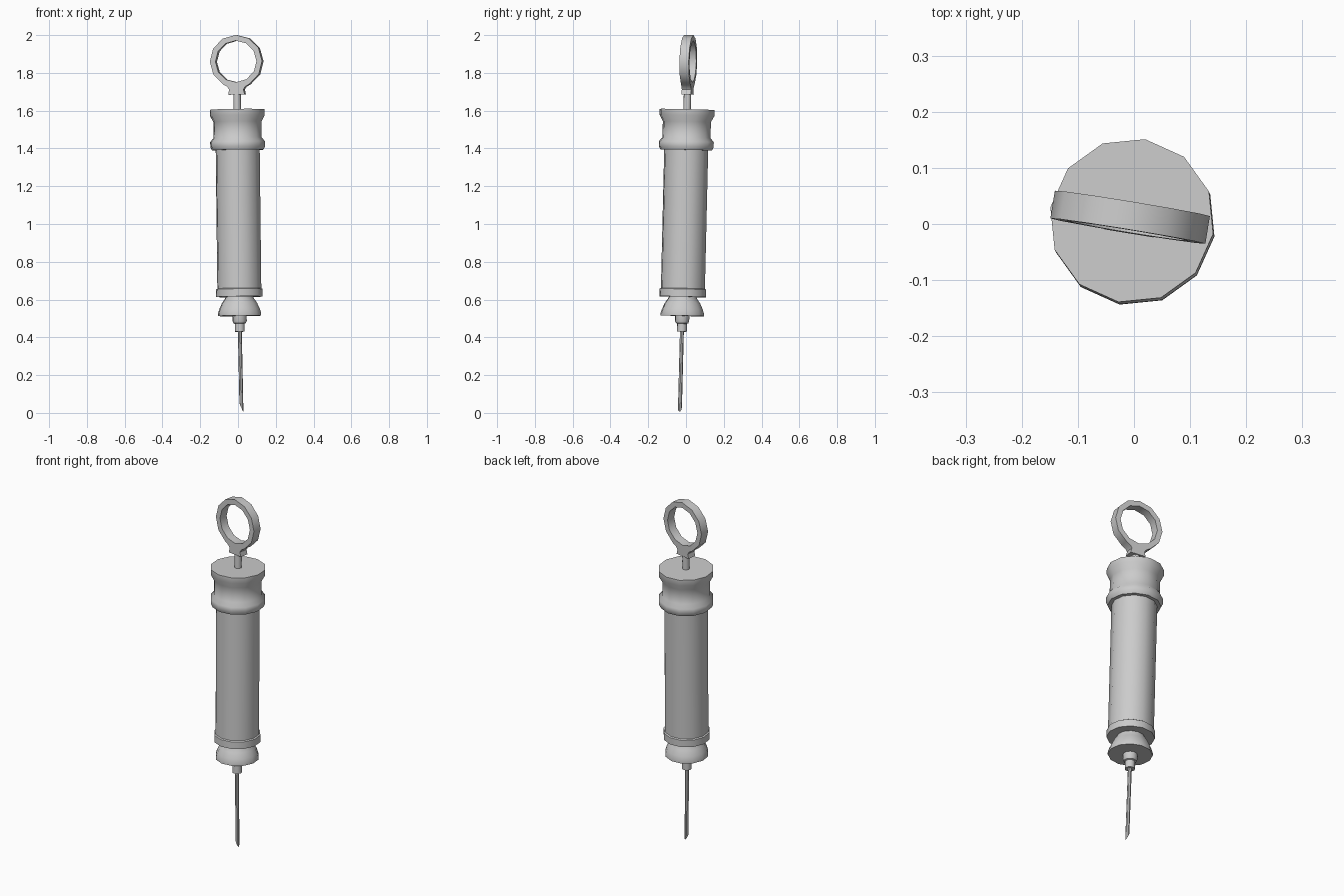
import bpy, bmesh, math
from mathutils import Matrix, Vector

if "Cube" in bpy.data.objects:
    bpy.data.objects.remove(bpy.data.objects["Cube"])

# The whole model leans slightly and is turned a little about its long axis
LEAN = Vector((0, 0, 1)).rotation_difference(Vector((-0.0115, 0.0237, 1))).to_matrix().to_4x4()
PLACE = Matrix.Translation((0.0145, -0.032, 0)) @ LEAN @ Matrix.Rotation(math.radians(-9.3), 4, 'Z')


def finish(name, bm, angle=40):
    bmesh.ops.recalc_face_normals(bm, faces=bm.faces[:])
    mesh = bpy.data.meshes.new(name)
    bm.to_mesh(mesh)
    bm.free()
    mesh.transform(PLACE)
    obj = bpy.data.objects.new(name, mesh)
    bpy.context.collection.objects.link(obj)
    bpy.ops.object.select_all(action='DESELECT')
    obj.select_set(True)
    bpy.context.view_layer.objects.active = obj
    bpy.ops.object.shade_smooth_by_angle(angle=math.radians(angle))
    return obj


def lathe_bm(profile, sides):
    """Closed solid turned from (radius, height) points."""
    bm = bmesh.new()
    loops = []
    for r, z in profile:
        loops.append([bm.verts.new((r * math.cos(math.tau * i / sides),
                                    r * math.sin(math.tau * i / sides), z)) for i in range(sides)])
    for a, b in zip(loops, loops[1:]):
        for i in range(sides):
            j = (i + 1) % sides
            bm.faces.new((a[i], a[j], b[j], b[i]))
    bm.faces.new(loops[0])
    bm.faces.new(loops[-1])
    return bm


def lathe(name, profile, sides=12):
    return finish(name, lathe_bm(profile, sides))


# Turned body parts, top to bottom
lathe("plunger_rod", [(0.02, 1.58), (0.02, 1.71)])
lathe("top_cap", [(0.147, 1.607), (0.147, 1.575), (0.129, 1.542), (0.129, 1.458),
                  (0.147, 1.436), (0.147, 1.41), (0.138, 1.392), (0.10, 1.392)])
lathe("barrel", [(0.118, 1.41), (0.118, 0.64)])
lathe("lower_flange", [(0.117, 0.66), (0.125, 0.655), (0.125, 0.615)])
lathe("nozzle_base", [(0.073, 0.63), (0.075, 0.61), (0.095, 0.58), (0.109, 0.55),
                      (0.116, 0.527), (0.116, 0.514)])
lathe("needle_hub", [(0.038, 0.53), (0.038, 0.487), (0.033, 0.475), (0.026, 0.472), (0.026, 0.43)])

# Needle with a slanted tip
bm = lathe_bm([(0.0105, 0.45), (0.0105, 0.03)], 8)
for v in bm.verts:
    if v.co.z < 0.1:
        v.co.z = 0.029 - v.co.x * 2.3
        v.co.x += 0.004
finish("needle", bm)

# Pull ring: flat-sided band standing upright
HALF = 0.025
bm = bmesh.new()
rows = []
for r, y in ((0.14, -HALF), (0.14, HALF), (0.11, HALF), (0.11, -HALF)):
    rows.append([bm.verts.new((r * math.cos(math.tau * i / 12), y,
                               1.861 + r * math.sin(math.tau * i / 12))) for i in range(12)])
for k in range(4):
    a, b = rows[k], rows[(k + 1) % 4]
    for i in range(12):
        j = (i + 1) % 12
        bm.faces.new((a[i], a[j], b[j], b[i]))
finish("pull_ring", bm)

# Foot joining the ring to the rod
outline = [(-0.07, 1.74), (-0.048, 1.727), (-0.038, 1.712), (-0.044, 1.686),
           (0.044, 1.686), (0.038, 1.712), (0.048, 1.727), (0.07, 1.74)]
bm = bmesh.new()
face = bm.faces.new([bm.verts.new((x, -HALF, z)) for x, z in outline])
ext = bmesh.ops.extrude_face_region(bm, geom=[face], use_keep_orig=True)
moved = [g for g in ext["geom"] if isinstance(g, bmesh.types.BMVert)]
bmesh.ops.translate(bm, verts=moved, vec=(0, 2 * HALF, 0))
finish("ring_foot", bm)
